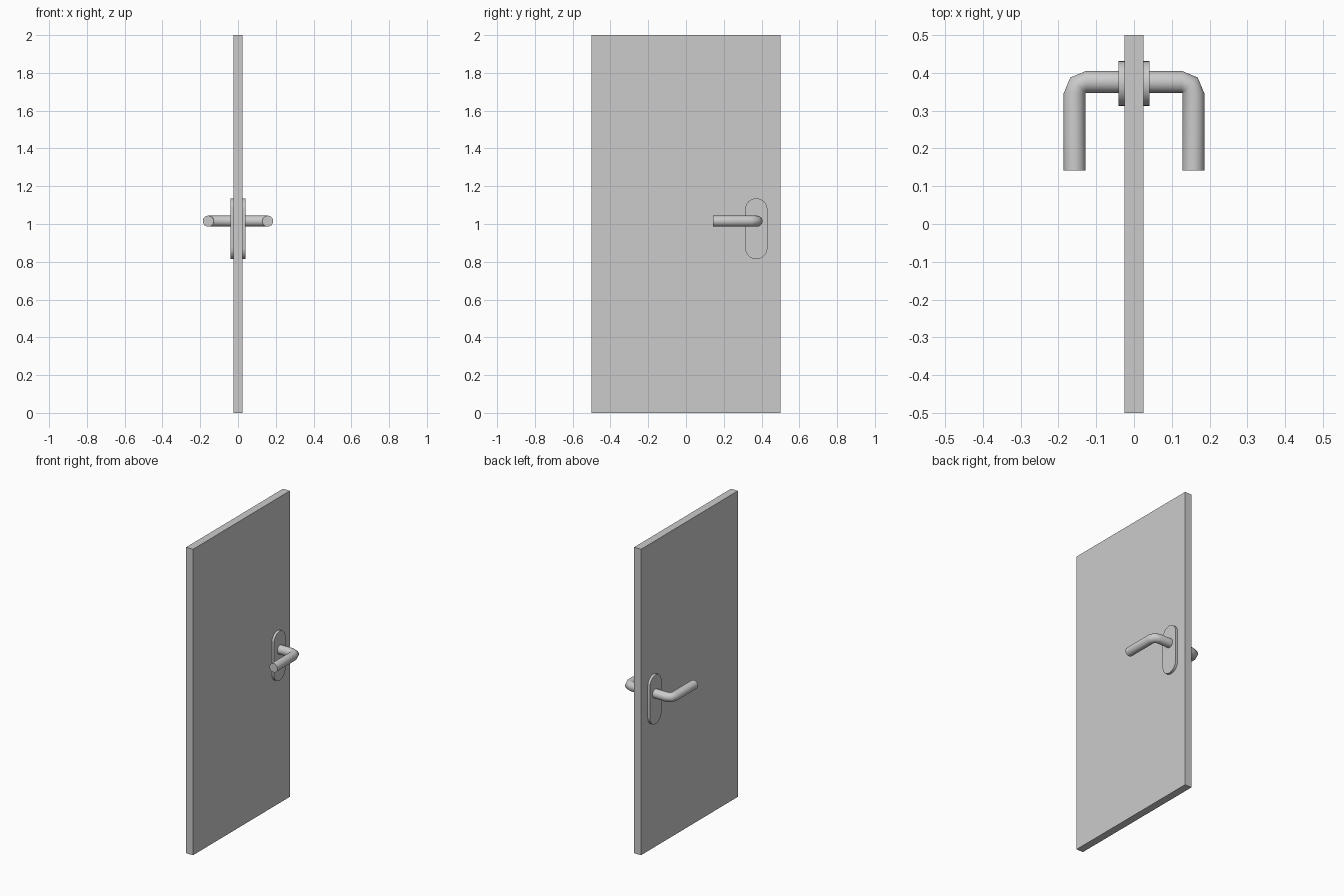
import bpy, bmesh
from math import sin, cos, pi
from mathutils import Vector

if "Cube" in bpy.data.objects:
    bpy.data.objects.remove(bpy.data.objects["Cube"])

HANDLE_Y, HANDLE_Z = 0.376, 1.015


def loft(name, rings, angle=40):
    """Skin closed rings of points, cap both ends."""
    bm = bmesh.new()
    loops = [[bm.verts.new(p) for p in ring] for ring in rings]
    n = len(loops[0])
    for a, b in zip(loops, loops[1:]):
        for i in range(n):
            bm.faces.new((a[i], a[(i + 1) % n], b[(i + 1) % n], b[i]))
    bm.faces.new(loops[0])
    bm.faces.new(loops[-1])
    bmesh.ops.recalc_face_normals(bm, faces=bm.faces)
    mesh = bpy.data.meshes.new(name)
    bm.to_mesh(mesh)
    bm.free()
    ob = bpy.data.objects.new(name, mesh)
    bpy.context.collection.objects.link(ob)
    bpy.ops.object.select_all(action='DESELECT')
    ob.select_set(True)
    bpy.context.view_layer.objects.active = ob
    bpy.ops.object.shade_smooth_by_angle(angle=angle * pi / 180)
    return ob


# Door panel
bpy.ops.mesh.primitive_cube_add(size=1, location=(0, 0, 1))
door = bpy.context.object
door.name = "door_panel"
door.scale = (0.05, 1, 2)

# Rounded backing plate, passing through the panel
R, PY, Z0, Z1 = 0.059, 0.372, 0.873, 1.077
outline = []
for zc, start in ((Z1, 0), (Z0, pi)):
    for i in range(17):
        t = start + pi * i / 16
        outline.append((PY + R * cos(t), zc + R * sin(t)))
loft("backing_plate", [[(x, y, z) for y, z in outline] for x in (-0.041, 0.041)])

# Lever handle: straight stem, two-step bend, straight grip
r, bend, bx = 0.029, 0.03, 0.127
by = HANDLE_Y - bend
stations = [(Vector((0.02, HANDLE_Y, HANDLE_Z)), pi / 2)]
for t in (pi / 2, pi / 4, 0):
    stations.append((Vector((bx + bend * cos(t), by + bend * sin(t), HANDLE_Z)), t))
stations.append((Vector((bx + bend, 0.142, HANDLE_Z)), 0))
rings = []
for centre, t in stations:
    out = Vector((cos(t), sin(t), 0))
    rings.append([centre + r * (out * cos(a) + Vector((0, 0, sin(a))))
                  for a in (2 * pi * i / 32 for i in range(32))])
for side, name in ((1, "lever_handle_right"), (-1, "lever_handle_left")):
    loft(name, [[(side * p.x, p.y, p.z) for p in ring] for ring in rings], 50)
